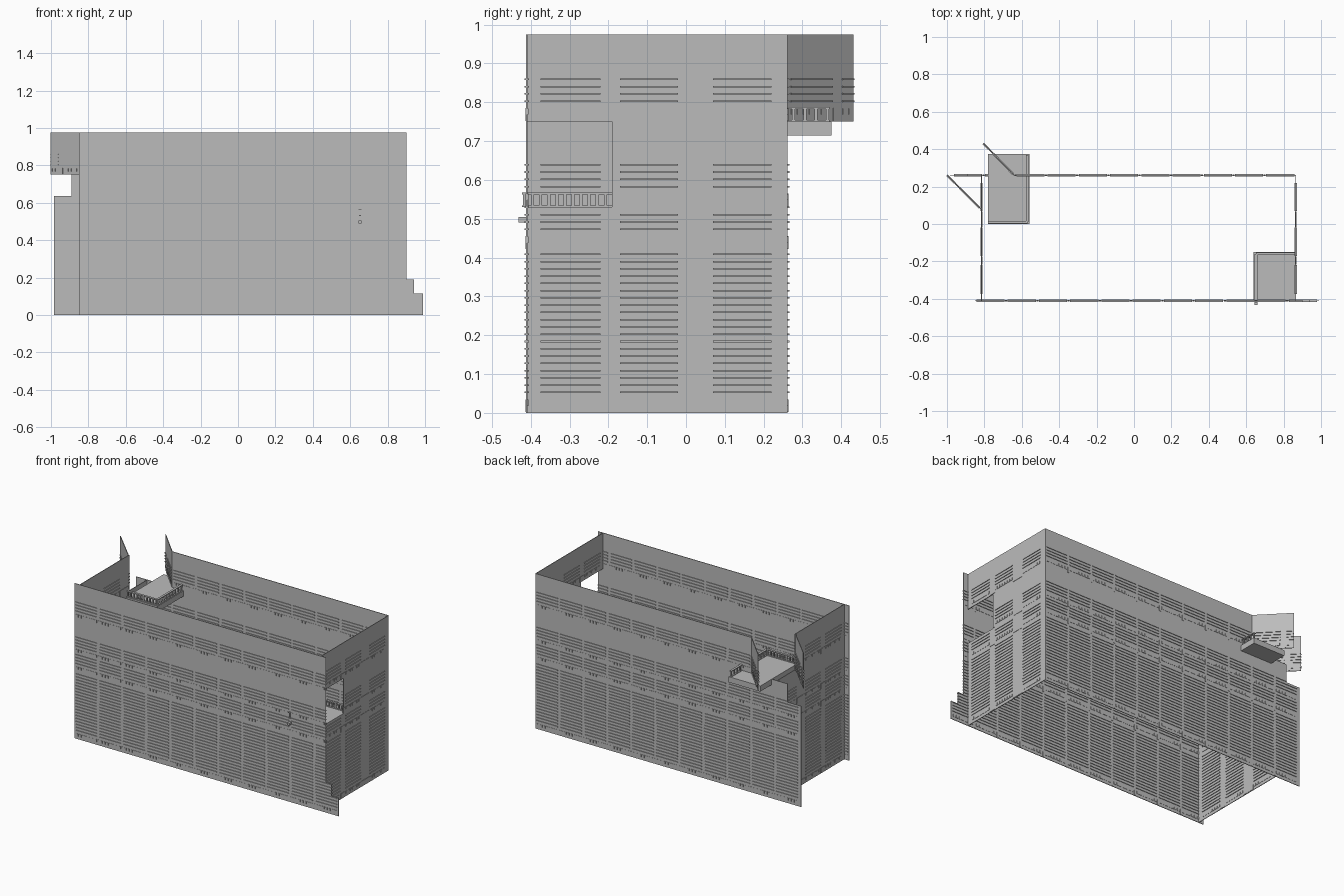
import bpy, bmesh, math
from mathutils import Matrix, Vector

cube = bpy.data.objects.get("Cube")
if cube:
    bpy.data.objects.remove(cube, do_unlink=True)

grey = bpy.data.materials.new("stone grey")
grey.use_nodes = True
tone = (0.5, 0.5, 0.5, 1)
grey.diffuse_color = tone
grey.node_tree.nodes["Principled BSDF"].inputs["Base Color"].default_value = tone


def box(bm, a, b, frame=Matrix.Identity(4)):
    """Box between two corners, placed by a frame."""
    a, b = Vector(a), Vector(b)
    size = Matrix.Diagonal((*(b - a), 1))
    bmesh.ops.create_cube(bm, size=1, matrix=frame @ Matrix.Translation((a + b) / 2) @ size)


def finish(name, bm):
    mesh = bpy.data.meshes.new(name)
    bm.to_mesh(mesh)
    bm.free()
    mesh.materials.append(grey)
    bpy.context.collection.objects.link(bpy.data.objects.new(name, mesh))


# Each storey: base height and top of its siding
STOREYS = [(0, 0.42), (0.42, 0.53), (0.53, 0.65), (0.75, 0.87)]
TOP = 0.975
HALF = 0.002


def wall(name, start, end, sheets, panels):
    """Thin wall from start to end; sheets are (u0, u1, z0, z1), panels are (u0, u1)."""
    d = Vector(end) - Vector(start)
    frame = Matrix.Translation((*start, 0)) @ Matrix.Rotation(math.atan2(d.y, d.x), 4, 'Z')
    bm = bmesh.new()
    for u0, u1, z0, z1 in sheets:
        box(bm, (u0, -HALF, z0), (u1, HALF, z1), frame)

        def relief(a, b, low, high, depth):
            a, b = max(a, u0), min(b, u1)
            if b - a > 0.004 and low >= z0 - 0.001 and high <= z1 + 0.001:
                box(bm, (a, -depth, low), (b, depth, high), frame)

        for base, head in STOREYS:
            for p0, p1 in panels:
                # horizontal siding strips
                z = base + 0.053
                while z < head:
                    relief(p0, p1, z - 0.002, z + 0.002, 0.006)
                    z += 0.0187
                # row of small blocks along the parapet
                step = (p1 - p0) / 7
                for i in range(7):
                    a = p0 + i * step
                    relief(a + 0.003, a + step - 0.003, base + 0.018, base + 0.034, 0.004)
            # plinths between the panels
            for left, right in zip(panels, panels[1:]):
                relief(left[1] + 0.003, right[0] - 0.003, base + 0.002, base + 0.035, 0.004)
    finish(name, bm)


def bays(first, count, pitch=0.167, width=0.15):
    return [(first + i * pitch, first + i * pitch + width) for i in range(count)]


# Front wall with the stepped foot at its left end
wall("front_wall", (-0.85, -0.41), (0.99, -0.41),
     [(0, 1.75, 0, TOP), (1.75, 1.79, 0, 0.19), (1.79, 1.84, 0, 0.115)],
     bays(0.008, 11))

# Back wall, stepping out below the open corner
wall("back_wall", (0.865, 0.26), (-0.985, 0.26),
     [(0, 1.505, 0, TOP), (1.505, 1.755, 0, 0.75), (1.755, 1.85, 0, 0.635)],
     bays(0.008, 11))

# End walls
side_bays = [(0.035, 0.19), (0.24, 0.39), (0.48, 0.63)]
wall("left_wall", (0.865, -0.41), (0.865, 0.26),
     [(0, 0.67, 0, 0.53), (0.22, 0.67, 0.53, 0.75), (0, 0.67, 0.75, TOP)], side_bays)
wall("right_wall", (-0.815, -0.41), (-0.815, 0.26),
     [(0, 0.67, 0, 0.75), (0, 0.49, 0.75, TOP)], side_bays)

# Corner panels swung outward
wall("right_corner_flap", (-0.82, 0.08), (-1, 0.26), [(0, 0.2545, 0.75, TOP)],
     bays(0.01, 2, 0.185))
wall("back_corner_flap", (-0.64, 0.26), (-0.805, 0.43), [(0, 0.237, 0.75, TOP)],
     bays(0.01, 2, 0.185))


def railing(bm, start, end, z, count):
    """Balusters between a bottom and a top rail."""
    a, b = Vector((*start, z)), Vector((*end, z))
    d = b - a
    frame = Matrix.Translation(a) @ Matrix.Rotation(math.atan2(d.y, d.x), 4, 'Z')
    length = d.length
    box(bm, (0, -0.006, 0), (length, 0.006, 0.004), frame)
    box(bm, (0, -0.007, 0.033), (length, 0.007, 0.038), frame)
    for i in range(count):
        u = 0.006 + (length - 0.012) * i / (count - 1)
        box(bm, (u - 0.004, -0.004, 0.004), (u + 0.004, 0.004, 0.033), frame)


def balcony(name, x, y, z, corner_x, corner_y, rail_x, rail_y):
    """Deck slab with a railing along two sides meeting at a corner."""
    bm = bmesh.new()
    box(bm, (x[0], y[0], z[0]), (x[1], y[1], z[1]))
    finish(name + "_deck", bm)
    bm = bmesh.new()
    railing(bm, (corner_x, corner_y), (rail_x, corner_y), z[1], 10)
    railing(bm, (corner_x, corner_y), (corner_x, rail_y), z[1], 13)
    finish(name + "_railing", bm)


balcony("upper_balcony", (-0.78, -0.56), (0, 0.375), (0.715, 0.75), -0.57, 0.01, -0.78, 0.37)
balcony("lower_balcony", (0.64, 0.865), (-0.41, -0.15), (0.505, 0.53), 0.652, -0.16, 0.865, -0.422)

# Beam poking through the front wall below the lower balcony
bm = bmesh.new()
box(bm, (0.645, -0.432, 0.49), (0.66, -0.15, 0.505))
finish("balcony_beam", bm)
